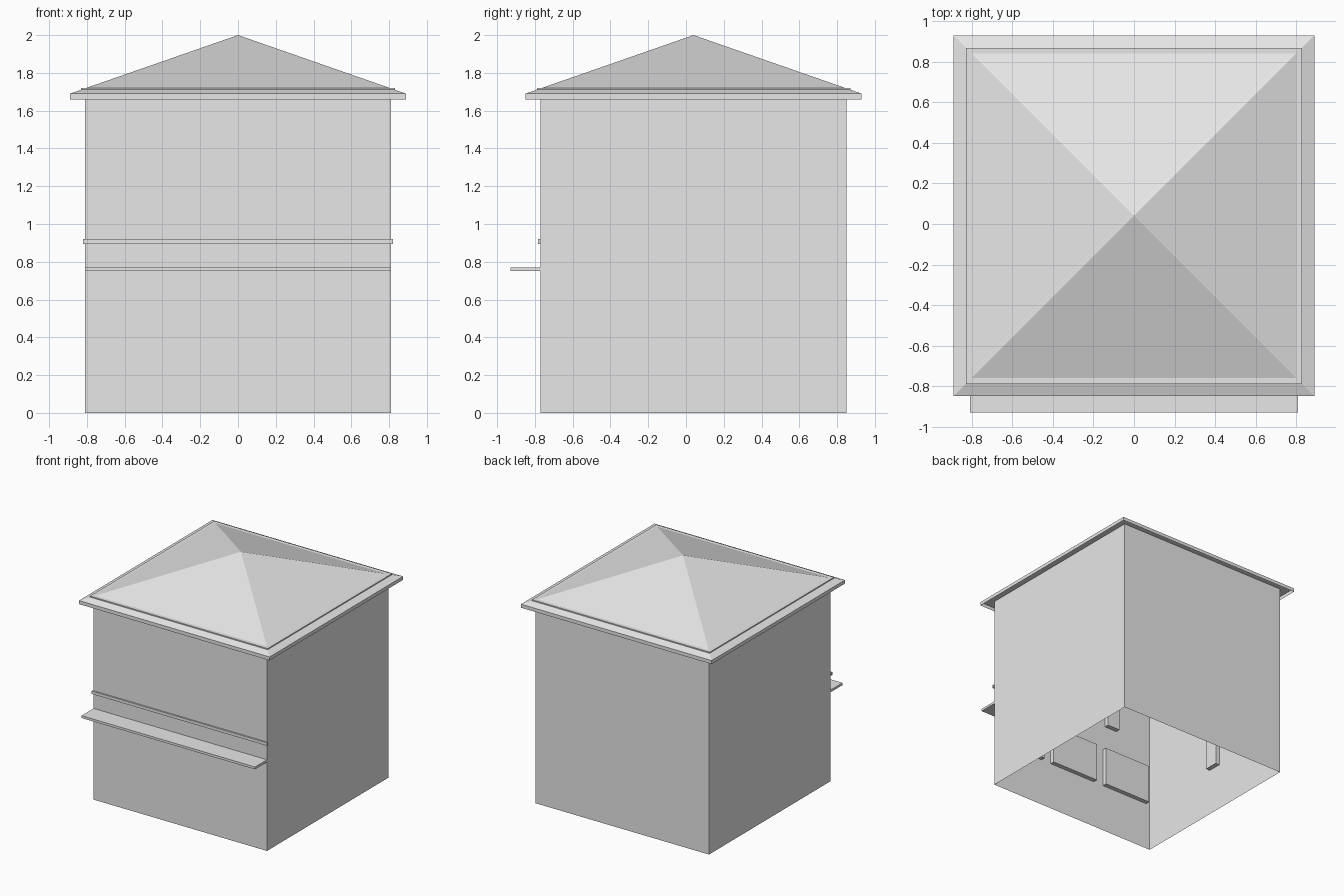
import bpy, bmesh

if "Cube" in bpy.data.objects:
    bpy.data.objects.remove(bpy.data.objects["Cube"])

CY = 0.04      # building centre in y
W = 0.81       # half width of walls
E = 0.89       # half width of eaves

mat = bpy.data.materials.new("light grey")
mat.diffuse_color = (0.8, 0.8, 0.8, 1)
mat.use_nodes = True
mat.node_tree.nodes["Principled BSDF"].inputs["Base Color"].default_value = mat.diffuse_color


def finish(name, bm):
    me = bpy.data.meshes.new(name)
    bmesh.ops.recalc_face_normals(bm, faces=bm.faces)
    bm.to_mesh(me)
    bm.free()
    me.materials.append(mat)
    ob = bpy.data.objects.new(name, me)
    bpy.context.collection.objects.link(ob)
    return ob


def box(name, x0, x1, y0, y1, z0, z1, open_sides=()):
    """Box by limits; open_sides lists 'top' / 'bottom' faces to leave out."""
    bm = bmesh.new()
    bmesh.ops.create_cube(bm, size=1)
    for v in bm.verts:
        v.co = (x1 if v.co.x > 0 else x0,
                y1 if v.co.y > 0 else y0,
                z1 if v.co.z > 0 else z0)
    bm.normal_update()
    bmesh.ops.recalc_face_normals(bm, faces=bm.faces)
    drop = [f for f in bm.faces
            if ('top' in open_sides and f.normal.z > 0.9)
            or ('bottom' in open_sides and f.normal.z < -0.9)]
    bmesh.ops.delete(bm, geom=drop, context='FACES')
    return finish(name, bm)


# walls, open underneath and closed off by the roof
box("walls", -W, W, CY - W, CY + W, 0, 1.69, ('top', 'bottom'))

# roof pyramid with flat soffit
bm = bmesh.new()
base = [bm.verts.new((sx * E, CY + sy * E, 1.69))
        for sx, sy in ((-1, -1), (1, -1), (1, 1), (-1, 1))]
apex = bm.verts.new((0, CY, 2.0))
bm.faces.new(base)
for i in range(4):
    bm.faces.new((base[i], base[(i + 1) % 4], apex))
finish("roof", bm)

# eaves skirt hanging below the roof edge
box("eaves_skirt", -E, E, CY - E, CY + E, 1.66, 1.69, ('top', 'bottom'))

# thin plate that pokes out around the roof
P = 0.83
box("roof_plate", -P, P, CY - P, CY + P, 1.712, 1.721)

# front awning shelf and ledge above it
F = CY - W
box("awning", -W, W, -0.93, F, 0.75, 0.77)
box("ledge", -0.82, 0.82, F - 0.013, F, 0.895, 0.92)

# window boxes set inside the walls
T = 0.04       # depth of the boxes
G = 0.002      # gap behind the wall face
for i, x in enumerate((-0.545, 0, 0.545)):
    box(f"shop_window_{i}", x - 0.225, x + 0.225, F + G, F + T, 0.41, 0.74)
for i, x in enumerate((-0.4, 0, 0.4)):
    box(f"upper_window_{i}", x - 0.06, x + 0.06, F + G, F + T, 0.96, 1.4)
for s, side in ((-1, "left"), (1, "right")):
    a, b = sorted((s * (W - T), s * (W - G)))
    box(f"{side}_window", a, b, CY - 0.06, CY + 0.06, 0.4, 0.74)
